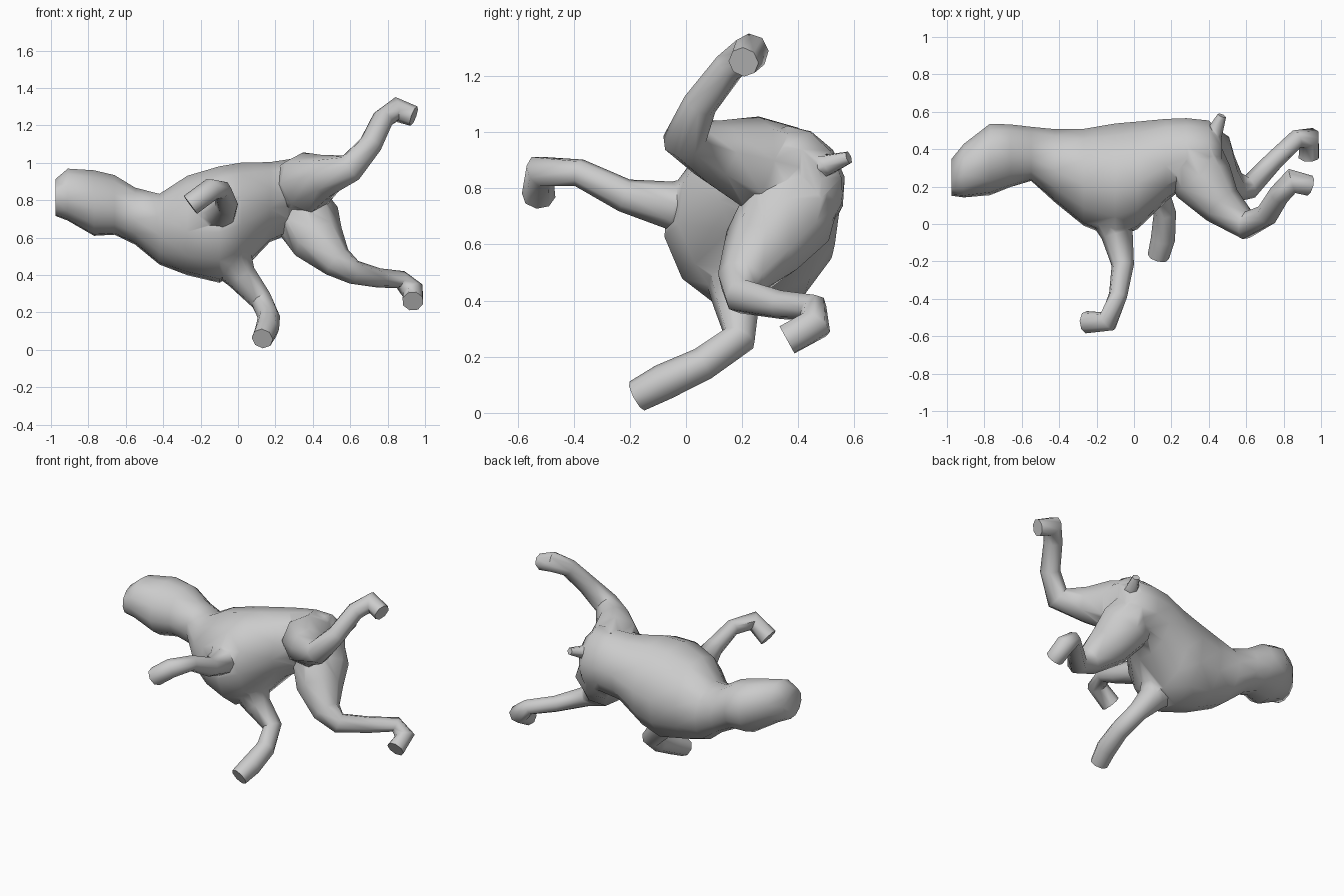
import bpy, bmesh, math
from mathutils import Vector

if "Cube" in bpy.data.objects:
    bpy.data.objects.remove(bpy.data.objects["Cube"])


def loft(name, rings):
    """Skin a closed tube over rings of points with flat end caps."""
    bm = bmesh.new()
    loops = [[bm.verts.new(p) for p in r] for r in rings]
    n = len(loops[0])
    for a, b in zip(loops, loops[1:]):
        for i in range(n):
            j = (i + 1) % n
            bm.faces.new((a[i], a[j], b[j], b[i]))
    bm.faces.new(loops[0][::-1])
    bm.faces.new(loops[-1])
    bmesh.ops.triangulate(bm, faces=[f for f in bm.faces if len(f.verts) == 4])
    bmesh.ops.recalc_face_normals(bm, faces=bm.faces[:])
    me = bpy.data.meshes.new(name)
    bm.to_mesh(me)
    bm.free()
    ob = bpy.data.objects.new(name, me)
    bpy.context.collection.objects.link(ob)
    return ob


def ring(c, u, v, a, b, n):
    return [c + u * a * math.cos(t) + v * b * math.sin(t)
            for t in (2 * math.pi * (i + 0.5) / n for i in range(n))]


def limb(name, path, n=8):
    """Tube along (x, y, z, radius) points, rings carried along the bends."""
    pts = [Vector(p[:3]) for p in path]
    u = Vector((0.3, 0.2, 1))
    rings = []
    for i, p in enumerate(pts):
        t = Vector((0, 0, 0))
        if i > 0:
            t += (p - pts[i - 1]).normalized()
        if i < len(pts) - 1:
            t += (pts[i + 1] - p).normalized()
        t.normalize()
        u = (u - t * u.dot(t)).normalized()
        rings.append(ring(p, u, t.cross(u), path[i][3], path[i][3], n))
    return loft(name, rings)


# Torso, neck and head: x, y, z, half depth (back to belly), half width
back = Vector((0, 0.92, 0.39))
side = Vector((0, -0.39, 0.92))
sections = [
    (-0.975, 0.25, 0.815, 0.10, 0.10),
    (-0.91, 0.285, 0.83, 0.145, 0.14),
    (-0.77, 0.345, 0.785, 0.195, 0.175),
    (-0.66, 0.365, 0.775, 0.17, 0.16),
    (-0.55, 0.375, 0.715, 0.145, 0.155),
    (-0.42, 0.31, 0.645, 0.20, 0.19),
    (-0.27, 0.25, 0.665, 0.26, 0.27),
    (-0.10, 0.23, 0.67, 0.31, 0.315),
    (0.02, 0.26, 0.71, 0.29, 0.295),
    (0.17, 0.34, 0.79, 0.225, 0.215),
    (0.28, 0.385, 0.82, 0.18, 0.205),
    (0.40, 0.40, 0.83, 0.15, 0.20),
    (0.47, 0.39, 0.83, 0.09, 0.13),
]
body = loft("body", [ring(Vector((x, y, z)), back, side, a, b, 12)
                     for x, y, z, a, b in sections])

parts = [
    # Upper front leg, reaching forward with a bent paw
    limb("upper_front_leg", [
        (-0.14, 0.13, 0.73, 0.15), (-0.09, -0.06, 0.74, 0.085),
        (-0.06, -0.22, 0.775, 0.06), (-0.085, -0.38, 0.855, 0.05),
        (-0.14, -0.52, 0.86, 0.06), (-0.255, -0.525, 0.775, 0.06)]),
    # Lower front leg, bent at the elbow
    limb("lower_front_leg", [
        (-0.06, 0.2, 0.52, 0.15), (0.02, 0.18, 0.39, 0.085),
        (0.125, 0.19, 0.265, 0.062), (0.165, 0.06, 0.175, 0.06),
        (0.155, -0.08, 0.11, 0.065), (0.13, -0.175, 0.06, 0.058)]),
    # Upper hind leg, kicked back and up
    limb("upper_hind_leg", [
        (0.31, 0.37, 0.86, 0.16), (0.37, 0.23, 0.895, 0.165),
        (0.47, 0.1, 0.93, 0.115), (0.605, -0.005, 0.975, 0.08),
        (0.71, 0.05, 1.10, 0.062), (0.775, 0.155, 1.235, 0.058),
        (0.845, 0.23, 1.285, 0.067), (0.94, 0.205, 1.25, 0.055)]),
    # Lower hind leg, stretched back
    limb("lower_hind_leg", [
        (0.34, 0.42, 0.8, 0.14), (0.37, 0.36, 0.70, 0.175),
        (0.43, 0.27, 0.58, 0.145), (0.53, 0.20, 0.47, 0.09),
        (0.62, 0.2, 0.415, 0.065), (0.75, 0.34, 0.385, 0.052),
        (0.87, 0.455, 0.375, 0.05), (0.935, 0.46, 0.315, 0.062),
        (0.935, 0.36, 0.26, 0.058)]),
    # Stub tail
    limb("tail", [(0.40, 0.44, 0.87, 0.06), (0.44, 0.51, 0.885, 0.04),
                  (0.47, 0.58, 0.91, 0.024)], 6),
]

# Weld everything into one skin
for p in parts:
    m = body.modifiers.new(p.name, 'BOOLEAN')
    m.operation = 'UNION'
    m.solver = 'EXACT'
    m.object = p
bpy.context.view_layer.update()
dg = bpy.context.evaluated_depsgraph_get()
skin = bpy.data.meshes.new_from_object(body.evaluated_get(dg))
body.modifiers.clear()
body.data = skin
for p in parts:
    bpy.data.objects.remove(p)

# Soften the joins slightly, then smooth shading
bm = bmesh.new()
bm.from_mesh(skin)
bmesh.ops.remove_doubles(bm, verts=bm.verts[:], dist=0.008)
bm.to_mesh(skin)
bm.free()
body.name = "running_animal"
bpy.context.view_layer.objects.active = body
body.select_set(True)
bpy.ops.object.shade_smooth_by_angle(angle=math.radians(60))
